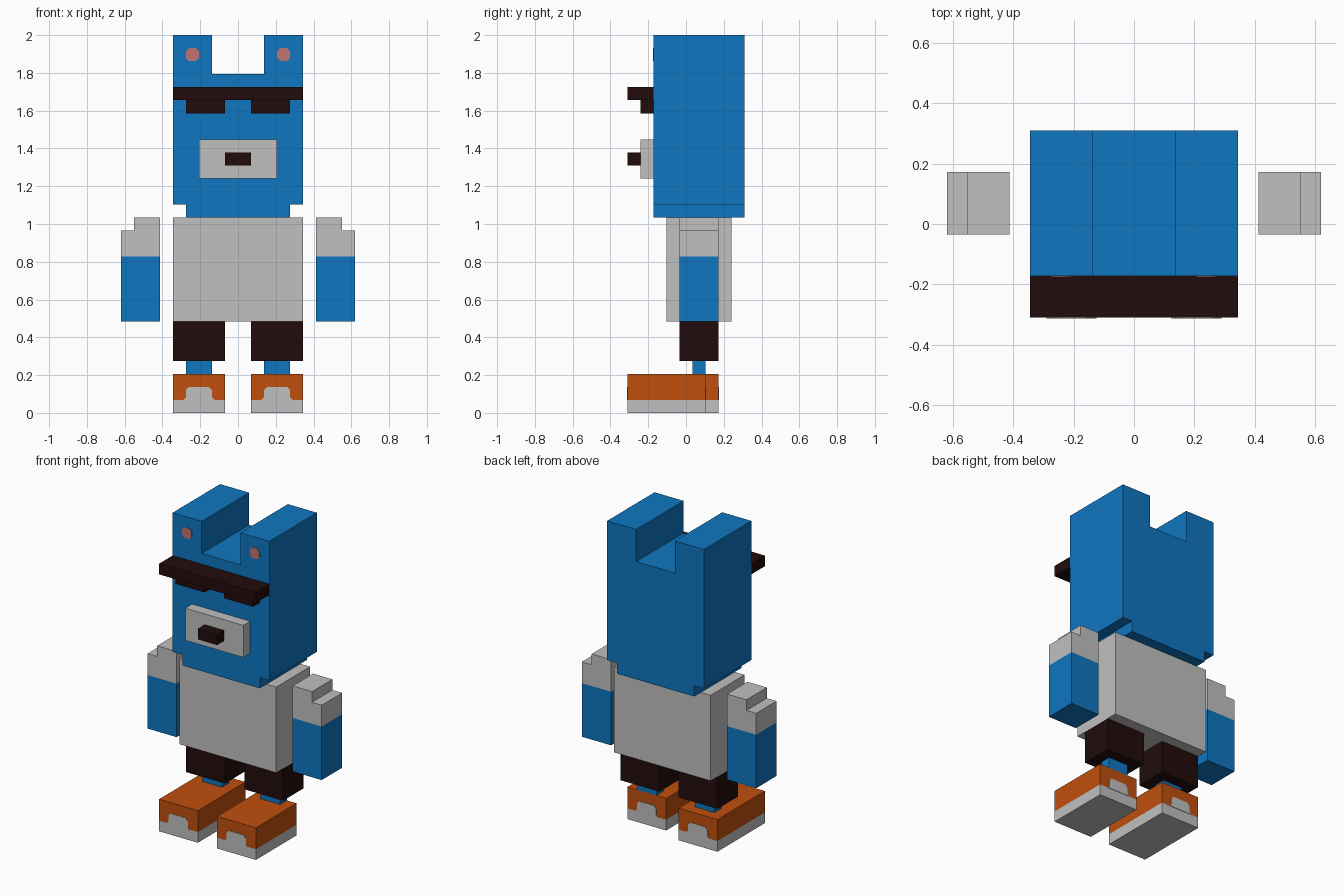
import bpy, bmesh

if "Cube" in bpy.data.objects:
    bpy.data.objects.remove(bpy.data.objects["Cube"], do_unlink=True)

U = 2 / 29          # one block; the figure is 29 blocks tall
PLATE = 0.003 / U   # thickness of painted plates, in blocks


def material(name, rgb):
    m = bpy.data.materials.new(name)
    m.use_nodes = True
    m.diffuse_color = (*rgb, 1)
    m.node_tree.nodes["Principled BSDF"].inputs["Base Color"].default_value = (*rgb, 1)
    return m


BLUE = material("blue", (0.0045, 0.181, 0.527))
GREY = material("light grey", (0.527, 0.527, 0.527))
DARK = material("dark brown", (0.016, 0.0037, 0.0037))
ORANGE = material("orange", (0.527, 0.08, 0.004))
PINK = material("pink", (0.527, 0.175, 0.165))


def prism(name, profile, y0, y1, mat):
    """Extrude an (x, z) outline from y0 to y1, all in blocks."""
    bm = bmesh.new()
    face = bm.faces.new([bm.verts.new((x * U, y0 * U, z * U)) for x, z in profile])
    new = bmesh.ops.extrude_face_region(bm, geom=[face])["geom"]
    bmesh.ops.translate(bm, vec=(0, (y1 - y0) * U, 0),
                        verts=[v for v in new if isinstance(v, bmesh.types.BMVert)])
    bmesh.ops.recalc_face_normals(bm, faces=bm.faces)
    mesh = bpy.data.meshes.new(name)
    bm.to_mesh(mesh)
    bm.free()
    mesh.materials.append(mat)
    obj = bpy.data.objects.new(name, mesh)
    bpy.context.collection.objects.link(obj)
    return obj


def box(name, x, y, z, mat):
    return prism(name, [(x[0], z[0]), (x[1], z[0]), (x[1], z[1]), (x[0], z[1])], *y, mat)


# Head with two square ears and a narrower neck row
half = [(4, 15), (4, 16), (5, 16), (5, 29), (2, 29), (2, 26)]
prism("head", half + [(-x, z) for x, z in reversed(half)], -2.5, 4.5, BLUE)

# Face
box("glasses_bar", (-5, 5), (-4.5, -2.5), (24, 25), DARK)
box("muzzle", (-3, 3), (-3.5, -2.5), (18, 21), GREY)
box("nose", (-1, 1), (-4.5, -3.5), (19, 20), DARK)

# Body
box("torso", (-5, 5), (-1.5, 3.5), (7, 15), GREY)

# Outlines for the painted ear dot and the toe cap, around their centres
dot = [(-.5, -.25), (-.25, -.5), (.25, -.5), (.5, -.25),
       (.5, .25), (.25, .5), (-.25, .5), (-.5, .25)]
cap = [(-1.2, 1), (-1, 1.2), (-1, 1.75), (-.75, 2),
       (.75, 2), (1, 1.75), (1, 1.2), (1.2, 1)]

# Paired parts; the left shoe is one block shorter at the heel
for side, s, heel in (("left", 1, 1.5), ("right", -1, 2.5)):
    def span(a, b):
        return tuple(sorted((s * a, s * b)))

    # Ear dot and lens
    prism(side + "_ear_dot", [(s * 3.5 + x, 27.5 + z) for x, z in dot],
          -2.5 - PLATE, -2.5, PINK)
    box(side + "_lens", span(1, 4), (-3.5, -2.5), (23, 24), DARK)

    # Arm with a stepped shoulder
    sleeve = [(6, 12), (9, 12), (9, 14), (8, 14), (8, 15), (6, 15)]
    prism(side + "_sleeve", [(s * x, z) for x, z in sleeve], -.5, 2.5, GREY)
    box(side + "_arm", span(6, 9), (-.5, 2.5), (7, 12), BLUE)

    # Leg
    box(side + "_shorts_leg", span(1, 5), (-.5, 2.5), (4, 7), DARK)
    box(side + "_ankle", span(2, 4), (.5, 1.5), (3, 4), BLUE)

    # Shoe with painted caps on toe and heel
    box(side + "_sole", span(1, 5), (-4.5, heel), (0, 1), GREY)
    box(side + "_shoe", span(1, 5), (-4.5, heel), (1, 3), ORANGE)
    outline = [(s * 3 + x, z) for x, z in cap]
    prism(side + "_toe_cap", outline, -4.5 - PLATE, -4.5, GREY)
    prism(side + "_heel_cap", outline, heel, heel + PLATE, GREY)
